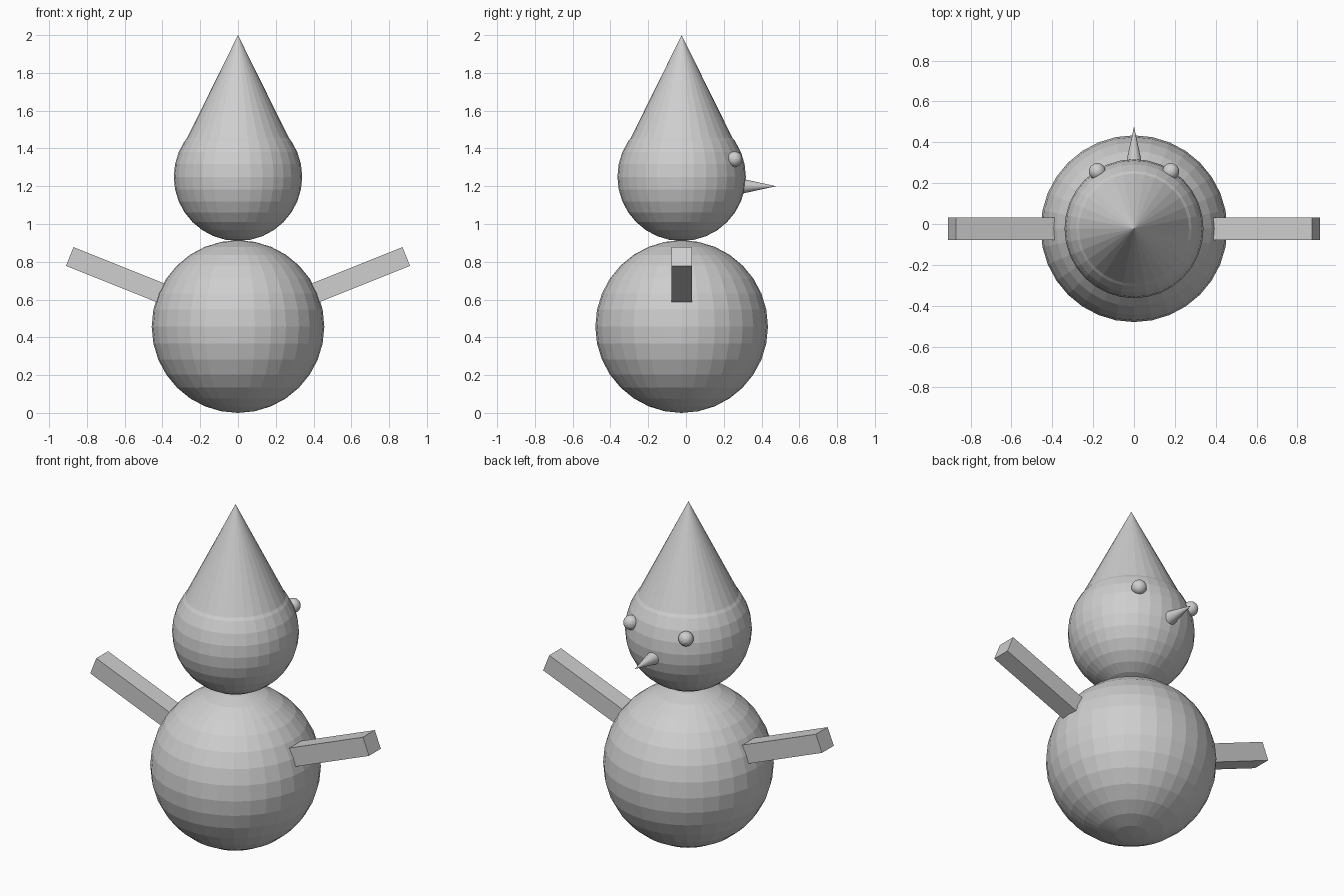
import bpy
import math

cube = bpy.data.objects.get("Cube")
if cube:
    bpy.data.objects.remove(cube, do_unlink=True)

# Single plain material
GREY = (0.62, 0.62, 0.62, 1.0)
grey = bpy.data.materials.new("plain grey")
grey.use_nodes = True
grey.diffuse_color = GREY
grey.node_tree.nodes["Principled BSDF"].inputs["Base Color"].default_value = GREY

MID_Y = -0.023  # the round parts sit slightly behind the long nose


def finish(name):
    obj = bpy.context.object
    obj.name = name
    obj.data.name = name
    obj.data.materials.append(grey)
    return obj


def ball(name, radius, location):
    bpy.ops.mesh.primitive_uv_sphere_add(
        segments=32, ring_count=16, radius=radius, location=location)
    return finish(name)


def cone(name, radius, depth, location, rotation=(0, 0, 0)):
    bpy.ops.mesh.primitive_cone_add(
        vertices=32, radius1=radius, radius2=0, depth=depth,
        location=location, rotation=rotation)
    return finish(name)


# Body and head
ball("body", 0.457, (0, MID_Y, 0.457))
ball("head", 0.34, (0, MID_Y, 1.25))

# Pointed hat
HAT_BASE = 1.45
cone("hat", 0.272, 2 - HAT_BASE, (0, MID_Y, (2 + HAT_BASE) / 2))

# Nose pointing to +y
NOSE_BASE, NOSE_TIP = 0.28, 0.477
cone("nose", 0.043, NOSE_TIP - NOSE_BASE,
     (0, (NOSE_BASE + NOSE_TIP) / 2, 1.2), (-math.pi / 2, 0, 0))

# Eyes and raised arms on both sides
ARM_ANGLE = math.radians(21.8)
ARM_LENGTH = 0.6
for side, label in ((1, "left"), (-1, "right")):
    ball(label + "_eye", 0.041, (side * 0.18, 0.257, 1.343))
    x = 0.891 - math.cos(ARM_ANGLE) * ARM_LENGTH / 2
    z = 0.828 - math.sin(ARM_ANGLE) * ARM_LENGTH / 2
    bpy.ops.mesh.primitive_cube_add(
        size=1, location=(side * x, MID_Y, z),
        rotation=(0, -side * ARM_ANGLE, 0))
    arm = finish(label + "_arm")
    arm.scale = (ARM_LENGTH, 0.11, 0.107)
